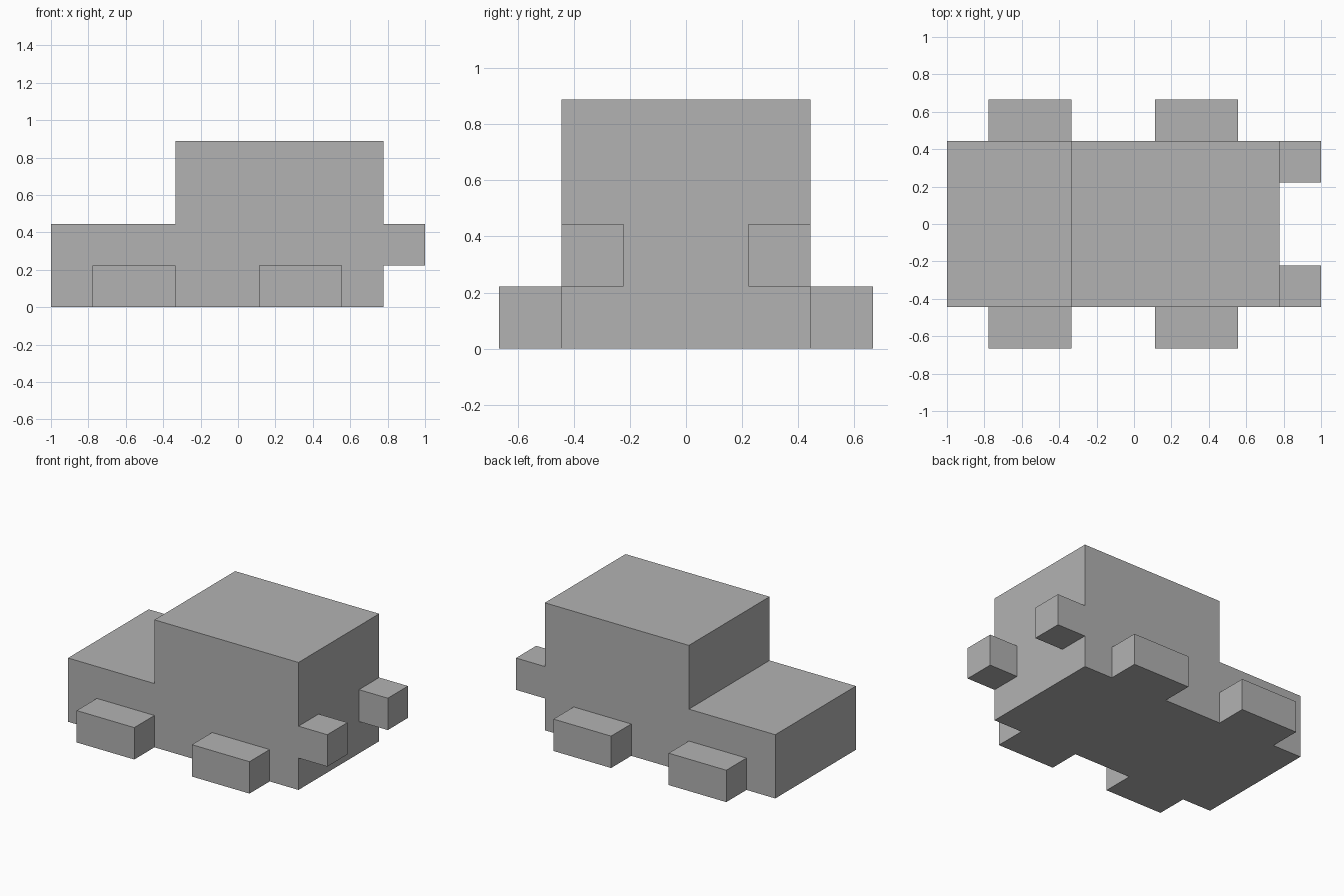
import bpy
import bmesh
from mathutils import Vector

cube = bpy.data.objects.get("Cube")
if cube:
    bpy.data.objects.remove(cube, do_unlink=True)

U = 2 / 9  # the whole model sits on a grid of this step

grey = bpy.data.materials.new("plain grey")
grey.use_nodes = True
colour = (0.448, 0.448, 0.448, 1)
grey.diffuse_color = colour
grey.node_tree.nodes["Principled BSDF"].inputs["Base Color"].default_value = colour


def extrude_profile(name, profile, y0, y1):
    """Extrude an x-z outline, in grid steps, from y0 to y1."""
    bm = bmesh.new()
    face = bm.faces.new([bm.verts.new(Vector((x, y0, z)) * U) for x, z in profile])
    moved = bmesh.ops.extrude_face_region(bm, geom=[face])["geom"]
    verts = [v for v in moved if isinstance(v, bmesh.types.BMVert)]
    bmesh.ops.translate(bm, verts=verts, vec=(0, (y1 - y0) * U, 0))
    bmesh.ops.recalc_face_normals(bm, faces=bm.faces)
    mesh = bpy.data.meshes.new(name)
    bm.to_mesh(mesh)
    bm.free()
    mesh.materials.append(grey)
    obj = bpy.data.objects.new(name, mesh)
    bpy.context.collection.objects.link(obj)
    return obj


def box(name, x0, x1, y0, y1, z0, z1):
    return extrude_profile(name, [(x0, z0), (x1, z0), (x1, z1), (x0, z1)], y0, y1)


# Stepped body: low end at -x, tall cabin towards +x
extrude_profile("body", [(-4.5, 0), (3.5, 0), (3.5, 4), (-1.5, 4), (-1.5, 2), (-4.5, 2)], -2, 2)

# Block wheels and end blocks, mirrored across y
for side, s in (("front", -1), ("back", 1)):
    for end, x in (("right", -3.5), ("left", 0.5)):
        box(f"wheel_{side}_{end}", x, x + 2, *sorted((2 * s, 3 * s)), 0, 1)
    box(f"end_block_{side}", 3.5, 4.5, *sorted((s, 2 * s)), 1, 2)
